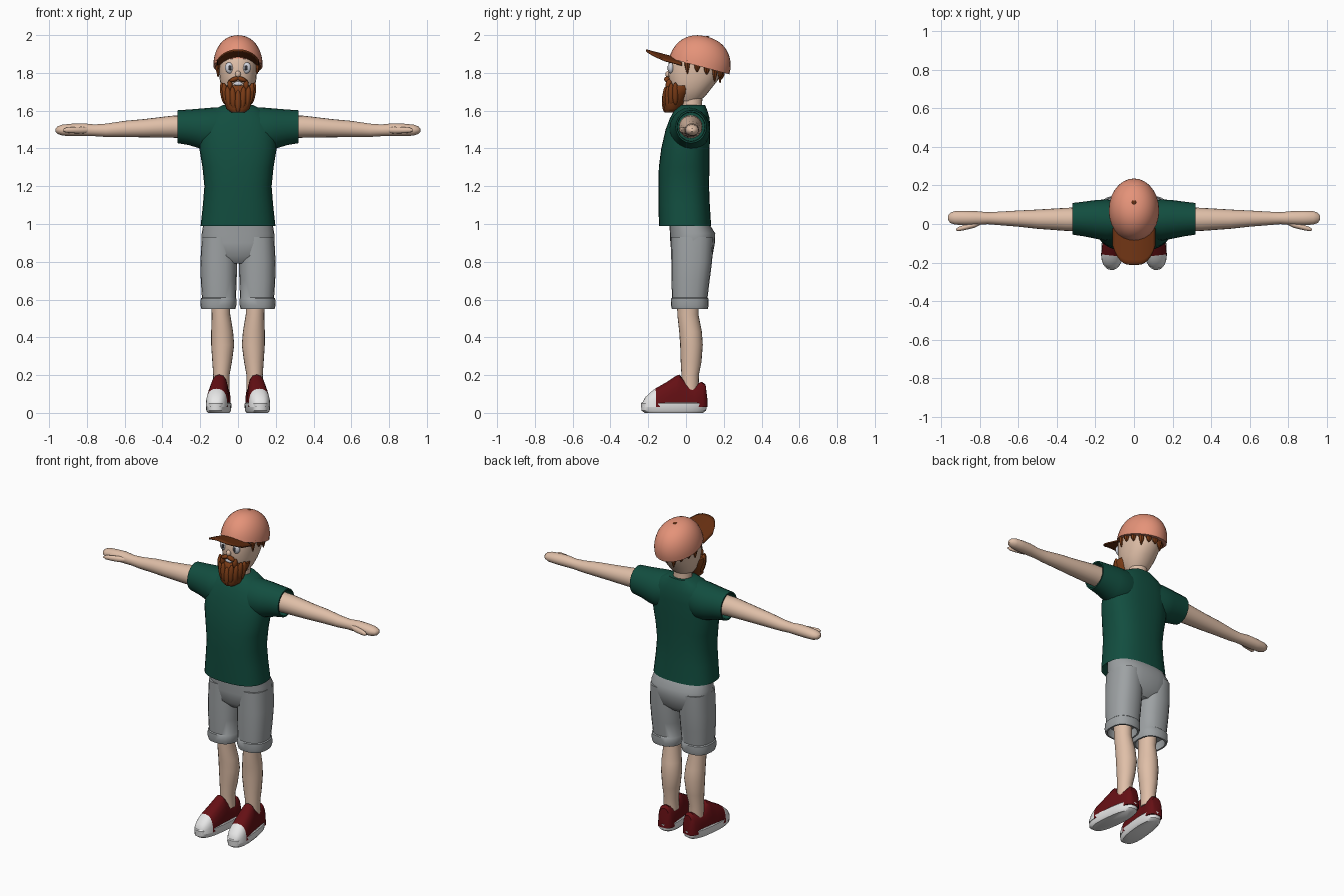
import bpy, bmesh, math
from mathutils import Matrix, Vector

if "Cube" in bpy.data.objects:
    bpy.data.objects.remove(bpy.data.objects["Cube"], do_unlink=True)


def material(name, *rgb):
    mat = bpy.data.materials.new(name)
    mat.use_nodes = True
    mat.diffuse_color = (*rgb, 1)
    mat.node_tree.nodes["Principled BSDF"].inputs["Base Color"].default_value = (*rgb, 1)
    return mat


skin = material("skin", .74, .52, .39)
green = material("shirt green", .006, .075, .05)
grey = material("shorts grey", .34, .36, .37)
red = material("shoe maroon", .13, .005, .007)
white = material("shoe white", .8, .8, .8)
hair = material("hair brown", .2, .045, .008)
salmon = material("cap salmon", .78, .29, .19)
brown = material("brim brown", .14, .03, .006)
eye_white = material("eye white", .65, .66, .72)
dark = material("pupil dark", .03, .03, .035)


def finish(name, bm, mats, mirror=False, angle=40):
    """Turn a bmesh into a smooth shaded object, optionally mirrored across x."""
    bmesh.ops.recalc_face_normals(bm, faces=bm.faces)
    mesh = bpy.data.meshes.new(name)
    bm.to_mesh(mesh)
    bm.free()
    for mat in mats:
        mesh.materials.append(mat)
    mesh.shade_smooth()
    mesh.set_sharp_from_angle(angle=math.radians(angle))
    obj = bpy.data.objects.new(name, mesh)
    bpy.context.collection.objects.link(obj)
    if mirror:
        obj.modifiers.new("Mirror", "MIRROR")
    return obj


def power(value, exponent):
    return math.copysign(abs(value) ** exponent, value)


PLACE = {"x": lambda t, u, v: (t, u, v),
         "y": lambda t, u, v: (u, t, v),
         "z": lambda t, u, v: (u, v, t)}


def loft(name, axis, rings, mats, mirror=False, square=2.0, sides=20,
         floor=None, matrix=None, rule=None):
    """Skin rings of (position, centre u, centre v, radius u, radius v)."""
    bm = bmesh.new()
    loops = []
    for t, cu, cv, ru, rv in rings:
        loop = []
        for i in range(sides):
            a = math.tau * i / sides
            u = cu + ru * power(math.cos(a), 2 / square)
            v = cv + rv * power(math.sin(a), 2 / square)
            if floor is not None:
                v = max(v, floor)
            loop.append(bm.verts.new(PLACE[axis](t, u, v)))
        loops.append(loop)
    for low, high in zip(loops, loops[1:]):
        for i in range(sides):
            j = (i + 1) % sides
            bm.faces.new((low[i], low[j], high[j], high[i]))
    bm.faces.new(loops[0])
    bm.faces.new(loops[-1])
    if rule:
        for face in bm.faces:
            face.material_index = rule(face.calc_center_median())
    if matrix:
        bm.transform(matrix)
    return finish(name, bm, mats, mirror)


def ball(name, loc, size, mat, mirror=False, tilt=0):
    bm = bmesh.new()
    bmesh.ops.create_uvsphere(bm, u_segments=14, v_segments=10, radius=1)
    bm.transform(Matrix.Translation(loc) @ Matrix.Rotation(tilt, 4, "Y")
                 @ Matrix.Diagonal((*size, 1)))
    return finish(name, bm, [mat], mirror)


# Shirt: torso with a hollow hem, sleeves with hollow openings
loft("shirt_body", "z", [
    (1.03, 0, 0, .17, .11), (.99, 0, -.005, .198, .138), (1.1, 0, -.01, .186, .136),
    (1.2, 0, -.012, .178, .134), (1.3, 0, -.01, .188, .134), (1.4, 0, -.003, .205, .128),
    (1.5, 0, .01, .2, .118), (1.56, 0, .02, .18, .105), (1.6, 0, .025, .14, .088),
    (1.63, 0, .035, .08, .066)], [green], square=2.5, sides=28)
loft("shirt_sleeves", "x", [
    (.06, .02, 1.51, .09, .11), (.14, .02, 1.5, .108, .116), (.2, .024, 1.505, .1, .106),
    (.26, .026, 1.512, .09, .094), (.32, .027, 1.515, .082, .087),
    (.32, .027, 1.515, .074, .078), (.27, .027, 1.515, .072, .076)], [green], mirror=True)

# Arms with mitten hands and thumbs
loft("arms", "x", [
    (.25, .025, 1.515, .062, .062), (.35, .024, 1.515, .06, .058), (.5, .025, 1.507, .05, .048),
    (.6, .028, 1.503, .042, .043), (.7, .029, 1.496, .035, .035), (.76, .03, 1.496, .031, .031),
    (.82, .031, 1.499, .036, .034), (.88, .031, 1.498, .037, .033), (.93, .032, 1.497, .035, .029),
    (.955, .032, 1.497, .026, .02), (.966, .032, 1.497, .01, .008)], [skin], mirror=True)
loft("thumbs", "x", [
    (.79, .012, 1.497, .012, .014), (.83, -.004, 1.497, .016, .018), (.88, -.018, 1.497, .014, .016),
    (.91, -.026, 1.497, .011, .013), (.925, -.03, 1.497, .004, .005)],
    [skin], mirror=True, sides=12)

# Shorts: seat plus two legs with rolled cuffs
loft("shorts_seat", "z", [
    (.79, 0, .03, .08, .07), (.83, 0, .032, .17, .108), (.9, 0, .035, .193, .118),
    (.95, 0, .035, .192, .12), (1.02, 0, .01, .18, .1)], [grey], square=2.5, sides=28)
loft("shorts_legs", "z", [
    (.93, .1, .033, .092, .112), (.8, .102, .03, .097, .108), (.7, .102, .024, .095, .101),
    (.61, .101, .02, .09, .094), (.605, .103, .02, .094, .099), (.57, .104, .02, .095, .1),
    (.55, .104, .02, .09, .095), (.55, .104, .02, .08, .085), (.6, .104, .02, .075, .08)],
    [grey], mirror=True, square=2.4)

# Bare lower legs
loft("lower_legs", "z", [
    (.12, .088, .022, .044, .045), (.2, .088, .022, .043, .046), (.27, .084, .027, .052, .055),
    (.36, .081, .029, .061, .06), (.43, .084, .024, .058, .06), (.52, .09, .01, .049, .056),
    (.64, .095, .01, .052, .058)], [skin], mirror=True)

# Shoes: turned slightly outwards, white toe cap chosen by position
turn = Matrix.Translation((.095, 0, 0)) @ Matrix.Rotation(.11, 4, "Z")
tops = [(-.232, .025, .055), (-.215, .042, .085), (-.19, .053, .108), (-.165, .058, .128),
        (-.1, .058, .165), (-.055, .054, .195), (-.035, .053, .203), (-.005, .052, .165),
        (.04, .051, .147), (.085, .048, .165), (.103, .038, .15), (.112, .025, .08)]
loft("shoe_uppers", "y", [(y, 0, .03, half, top - .03) for y, half, top in tops],
     [red, white], mirror=True, square=2.6, floor=.03, matrix=turn,
     rule=lambda c: 1 if c.y < -.165 else 0)
loft("shoe_soles", "z", [
    (0, 0, -.065, .052, .155), (.012, 0, -.065, .061, .172),
    (.05, 0, -.063, .062, .177), (.055, 0, -.063, .057, .172)],
    [white], mirror=True, square=2.6, sides=28, matrix=turn)

# Neck and head
loft("neck", "z", [(1.58, 0, .035, .06, .056), (1.64, 0, .032, .055, .053),
                   (1.74, 0, .03, .06, .065)], [skin])
loft("head", "z", [
    (1.65, 0, .01, .05, .06), (1.68, 0, .02, .072, .085), (1.72, 0, .028, .088, .108),
    (1.76, 0, .038, .096, .13), (1.8, 0, .045, .1, .14), (1.85, 0, .05, .103, .142),
    (1.9, 0, .055, .1, .13), (1.95, 0, .06, .07, .09)], [skin], square=2.2, sides=24)
ball("nose", (0, -.095, 1.793), (.015, .014, .018), skin)
ball("eyes", (.046, -.08, 1.826), (.023, .016, .03), eye_white, mirror=True, tilt=.15)
ball("pupils", (.042, -.094, 1.826), (.009, .005, .014), dark, mirror=True)

# Beard: solid core, hanging strands, moustache around the mouth
loft("beard", "z", [
    (1.59, 0, -.08, .035, .028), (1.61, 0, -.073, .062, .045), (1.65, 0, -.062, .074, .056),
    (1.69, 0, -.045, .088, .07), (1.715, 0, -.035, .095, .07), (1.732, 0, -.03, .093, .062)],
    [hair], square=2.2)
for i in range(9):
    a = math.pi * (i - 4) / 9
    drop = .02 * abs(i - 4) / 2
    ball(f"beard_strand_{i + 1}",
         (.078 * math.sin(a), -.045 - .066 * math.cos(a), 1.65 + drop + .008 * (i % 2)),
         (.017, .017, .06), hair, tilt=.18 * math.sin(a))
ball("moustache", (.02, -.1, 1.766), (.026, .016, .013), hair, mirror=True, tilt=.35)
ball("moustache_ends", (.043, -.09, 1.735), (.014, .018, .03), hair, mirror=True)
ball("mouth", (0, -.094, 1.743), (.024, .008, .011), eye_white)

# Cap: dome leaning backwards, top button and an arched brim
lean = Matrix.Translation((0, .07, 1.835)) @ Matrix.Rotation(-.26, 4, "X")
dome = []
for i in range(13):
    a = math.pi / 2 * min(i / 12, .985)
    wide, high = math.cos(a) ** .88, math.sin(a) ** .95
    dome.append((.162 * high, 0, 0, .131 * wide, .165 * wide))
loft("cap_dome", "z", dome, [salmon], sides=28, matrix=lean)
ball("cap_button", lean @ Vector((0, 0, .161)), (.012, .012, .005), brown)

bm = bmesh.new()
bmesh.ops.create_grid(bm, x_segments=16, y_segments=8, size=1)
for v in bm.verts:
    u, depth = v.co.x, (v.co.y + 1) / 2
    front = -.21 + .1 * abs(u) ** 3.5
    y = front + (-.02 - front) * depth
    v.co = (.112 * u, y, 1.87 - .26 * y - .03 * u * u)
brim = finish("cap_brim", bm, [brown])
solid = brim.modifiers.new("Thickness", "SOLIDIFY")
solid.thickness = .009

# Hair tufts showing below the cap edge
for i in range(11):
    a = math.pi * (i / 10 * 1.2 - .1)
    x, y = .104 * math.cos(a), .05 + .14 * math.sin(a)
    z = 1.85 - .27 * y
    drop = .03 + .025 * (i % 3 == 0)
    loft(f"hair_tuft_{i + 1}", "z", [
        (z + .02, x, y, .02, .018), (z - .01, x, y, .017, .014),
        (z - drop, x * 1.02, y, .003, .003)], [hair], sides=7)
